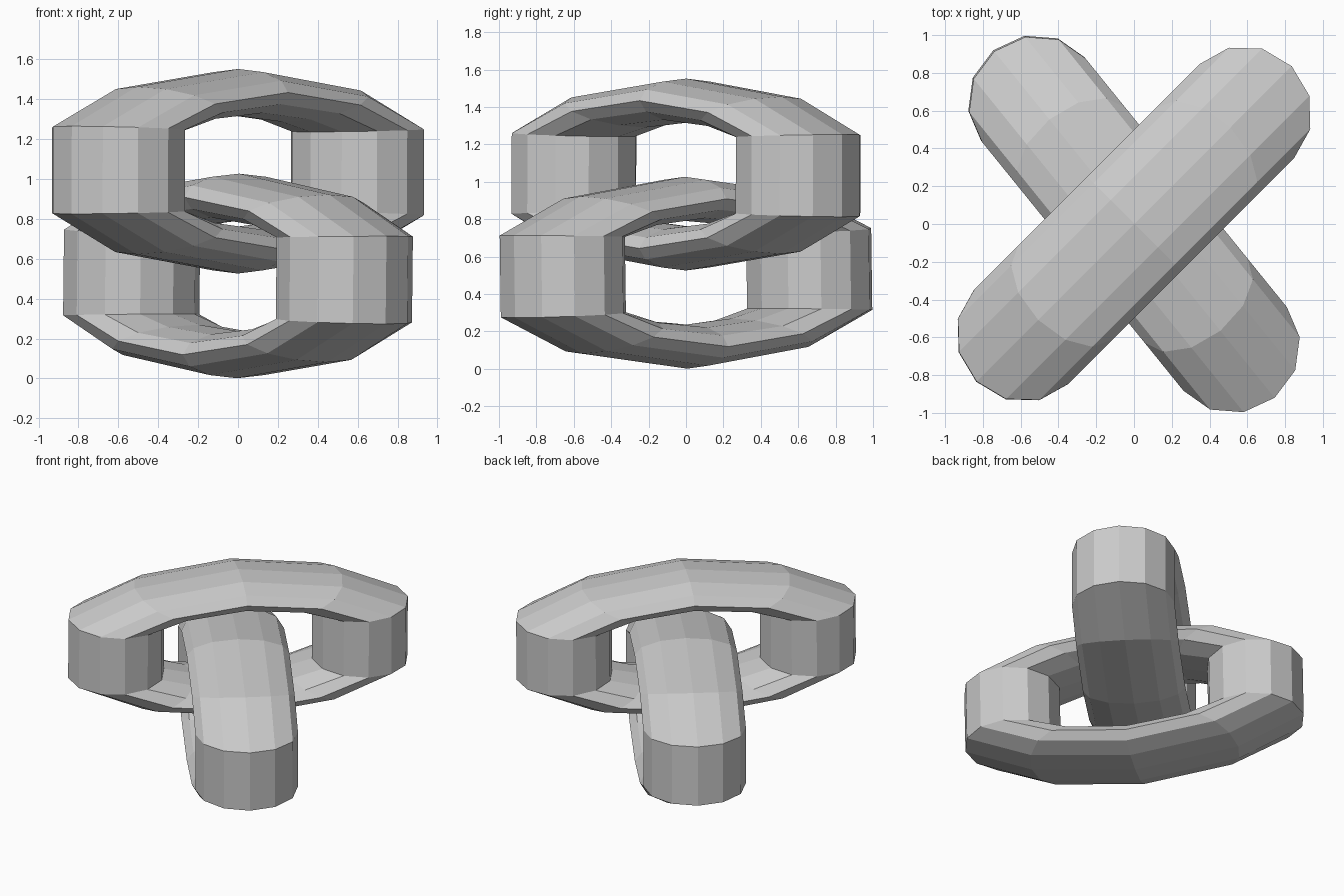
import bpy
import bmesh
import math
from mathutils import Matrix, Vector

default_cube = bpy.data.objects.get("Cube")
if default_cube:
    bpy.data.objects.remove(default_cube, do_unlink=True)

# Single plain grey
grey = bpy.data.materials.new("plain_grey")
grey.use_nodes = True
colour = (0.6, 0.6, 0.6, 1)
grey.diffuse_color = colour
grey.node_tree.nodes["Principled BSDF"].inputs["Base Color"].default_value = colour

SIDES = 12
HALF_WIDTH = 0.352

# Outer and inner points of the tube for one quarter of a link: (along, up)
QUARTER = [((0, 0.513), (0, 0.277)),
           ((0.72, 0.42), (0.31, 0.25)),
           ((1.18, 0.22), (0.515, 0.2))]


def flip(pairs, sx, sz):
    return [tuple(Vector((p[0] * sx, p[1] * sz)) for p in pair) for pair in pairs]


def make_link(name, height, turn, tilt):
    # Closed loop of sections: each quarter mirrored into the next
    stations = (flip(QUARTER, 1, 1) + flip(QUARTER[:0:-1], 1, -1)
                + flip(QUARTER, -1, -1) + flip(QUARTER[:0:-1], -1, 1))
    bm = bmesh.new()
    rings = []
    for outer, inner in stations:
        centre, reach = (outer + inner) / 2, (outer - inner) / 2
        ring = []
        for i in range(SIDES):
            a = math.tau * i / SIDES
            p = centre + reach * math.cos(a)
            ring.append(bm.verts.new((p.x, HALF_WIDTH * math.sin(a), p.y)))
        rings.append(ring)
    for k, ring in enumerate(rings):
        after = rings[(k + 1) % len(rings)]
        for i in range(SIDES):
            j = (i + 1) % SIDES
            bm.faces.new((ring[i], ring[j], after[j], after[i]))
    bmesh.ops.recalc_face_normals(bm, faces=bm.faces)
    bm.transform(Matrix.Translation((0, 0, height))
                 @ Matrix.Rotation(math.radians(turn), 4, "Z")
                 @ Matrix.Rotation(math.radians(tilt), 4, "Y"))
    mesh = bpy.data.meshes.new(name)
    bm.to_mesh(mesh)
    bm.free()
    mesh.materials.append(grey)
    link = bpy.data.objects.new(name, mesh)
    bpy.context.collection.objects.link(link)
    return link


# Two interlocking chain links
make_link("upper_link", 1.039, 45, 0.3)
make_link("lower_link", 0.514, -51, 1)
